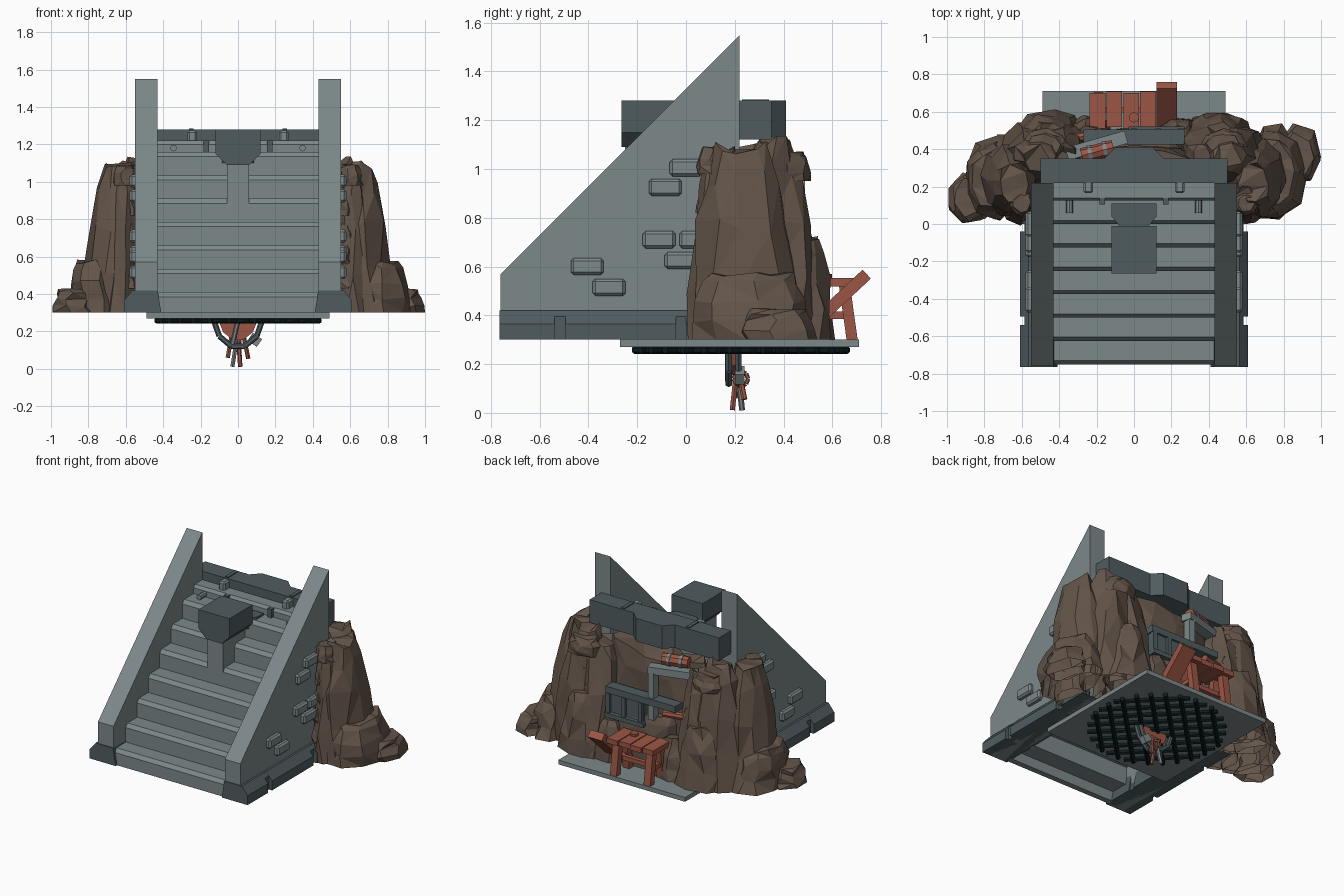
import bpy, bmesh, math, random
from mathutils import Vector, Matrix

if "Cube" in bpy.data.objects:
    bpy.data.objects.remove(bpy.data.objects["Cube"])
random.seed(4)


def material(name, *rgb):
    m = bpy.data.materials.new(name)
    m.use_nodes = True
    m.diffuse_color = (*rgb, 1)
    m.node_tree.nodes["Principled BSDF"].inputs["Base Color"].default_value = (*rgb, 1)
    return m


STONE = material("grey stone", .205, .25, .255)
SLATE = material("dark slate", .08, .108, .118)
ROCK = material("brown rock", .125, .09, .068)
WOOD = material("red wood", .33, .093, .058)
IRON = material("black iron", .004, .012, .013)


def finish(name, bm, mat, bevel=0):
    bmesh.ops.recalc_face_normals(bm, faces=bm.faces)
    mesh = bpy.data.meshes.new(name)
    bm.to_mesh(mesh)
    bm.free()
    mesh.materials.append(mat)
    ob = bpy.data.objects.new(name, mesh)
    bpy.context.collection.objects.link(ob)
    if bevel:
        mod = ob.modifiers.new("bevel", 'BEVEL')
        mod.width, mod.segments = bevel, 1
    return ob


def box(name, centre, size, mat, rot=(0, 0, 0), bevel=0):
    bm = bmesh.new()
    bmesh.ops.create_cube(bm, size=1)
    bm.transform(Matrix.Diagonal((*size, 1)))
    ob = finish(name, bm, mat, bevel)
    ob.location = centre
    ob.rotation_euler = [math.radians(a) for a in rot]
    return ob


def prism(name, pts, axis, a, b, mat):
    """Extrude a 2D outline along one axis from a to b."""
    place = {'x': lambda p, d: (d, *p), 'y': lambda p, d: (p[0], d, p[1]),
             'z': lambda p, d: (*p, d)}[axis]
    bm = bmesh.new()
    face = bm.faces.new([bm.verts.new(place(p, a)) for p in pts])
    new = bmesh.ops.extrude_face_region(bm, geom=[face])["geom"]
    shift = Vector(place((0, 0), b - a))
    bmesh.ops.translate(bm, vec=shift, verts=[v for v in new if isinstance(v, bmesh.types.BMVert)])
    return finish(name, bm, mat)


def rod(name, a, b, r, mat, sides=6):
    a, b = Vector(a), Vector(b)
    bm = bmesh.new()
    bmesh.ops.create_cone(bm, cap_ends=True, segments=sides, radius1=r, radius2=r, depth=(b - a).length)
    bm.transform(Matrix.Translation((a + b) / 2) @ (b - a).to_track_quat('Z', 'Y').to_matrix().to_4x4())
    return finish(name, bm, mat)


def rock(name, x, y, rx, ry, top, bottom=.3, taper=.5, lean=(0, 0), sides=9):
    """Faceted crag, open underneath, lofted from jittered rings."""
    bm = bmesh.new()
    rings = []
    for t, w in ((0, 0), (.3, .1), (.6, .3), (.85, .65), (1, 1)):
        ring = []
        for i in range(sides):
            ang = math.tau * (i + random.uniform(-.25, .25)) / sides
            k = (1 + (taper - 1) * w) * random.uniform(.87, 1.08)
            z = bottom + (top - bottom) * (t + (random.uniform(-.07, .02) if t else 0))
            ring.append(bm.verts.new((x + lean[0] * t + rx * k * math.cos(ang),
                                      y + lean[1] * t + ry * k * math.sin(ang), z)))
        rings.append(ring)
    for lo, hi in zip(rings, rings[1:]):
        for i in range(sides):
            j = (i + 1) % sides
            bm.faces.new((lo[i], lo[j], hi[j], hi[i]))
    bm.faces.new(rings[-1])
    bmesh.ops.triangulate(bm, faces=bm.faces)
    return finish(name, bm, ROCK)


# Staircase shell with chamfered treads and a stepped underside
RUN, COUNT = .125, 7
steps, under = [(-.75, .3)], [(-.71, .3)]
for i in range(COUNT):
    y, z = -.75 + RUN * i, .41 + RUN * i
    steps += [(y, z - .025), (y + .02, z), (y + RUN, z)]
    under += [(y + .04, z - .04), (y + RUN + .04, z - .04)]
steps += [(.125, 1.2), (.14, 1.22), (.24, 1.22), (.24, 1.12)]
prism("stairs", steps + under[::-1], 'x', -.44, .44, STONE)

# Side walls, plinths and raised bricks
wall = [(-.76, .3), (-.76, .57), (.22, 1.55), (.22, .3)]
plinth = [(.41, .3), (.61, .3), (.61, .365), (.565, .42), (.43, .42)]
core = [(.42, .3), (.585, .3), (.585, .395), (.565, .419), (.44, .419)]
bricks = [(-.405, .6), (-.315, .515), (-.11, .71), (.04, .71), (-.02, .625), (-.085, .925), (.0, 1.005)]
for side, s in (("left", 1), ("right", -1)):
    prism(side + "_wall", wall, 'x', s * .43, s * .55, STONE)
    for a, b in ((-.765, -.54), (-.495, -.04), (0, .22)):
        prism(side + "_plinth", [(s * px, pz) for px, pz in plinth], 'y', a, b, SLATE)
    prism(side + "_plinth_core", [(s * px, pz) for px, pz in core], 'y', -.75, .21, SLATE)
    for y, z in bricks:
        box(side + "_brick", (s * .555, y, z), (.05, .135, .07), STONE, bevel=.012)

# Lintel with a thicker middle, and the free-standing keystone on its neck
lintel = [(-.5, .22), (.5, .22), (.5, .35), (.16, .35), (.1, .41), (-.1, .41), (-.16, .35), (-.5, .35)]
prism("lintel", lintel, 'z', 1.12, 1.28, SLATE)
shield = [(-.12, 1.28), (.12, 1.28), (.12, 1.15), (.06, 1.09), (-.06, 1.09), (-.12, 1.15)]
prism("keystone", shield, 'y', -.265, -.01, SLATE)
flare = [(-.07, -.02), (.07, -.02), (.12, .04), (.12, .11), (-.12, .11), (-.12, .04)]
prism("keystone_footing", flare, 'z', 1.1, 1.175, SLATE)
box("keystone_neck", (0, -.13, .99), (.12, .24, .21), STONE)
for s in (1, -1):
    box("lintel_peg", (s * .245, .2, 1.225), (.05, .07, .1), STONE, bevel=.01)
    box("lintel_seam", (s * .25, .285, 1.28), (.025, .11, .012), SLATE)
    box("lintel_foot", (s * .17, .13, 1.185), (.03, .05, .07), SLATE)
    rod("stair_knob", (s * .345, .06, 1.18), (s * .345, .13, 1.18), .018, STONE, 8)

# Crags beside the stairs and across the back
for s in (1, -1):
    rock("side_crag", s * .67, .25, .165, .23, 1.1, taper=.5, lean=(-s * .03, -.03), sides=10)
    rock("front_crag", s * .62, .13, .1, .13, 1.08, taper=.5, lean=(-s * .02, .01))
    rock("corner_crag", s * .54, .38, .2, .17, 1.14, taper=.45, lean=(-s * .03, -.02))
    rock("back_crag", s * .39, .41, .17, .17, 1.04, taper=.5, lean=(0, -.06))
    rock("back_foot", s * .45, .48, .18, .13, .72, taper=.5)
    rock("capstone", s * .60, .11, .07, .07, 1.09, bottom=.98, taper=.7, sides=7)
    rock("overhang", s * .48, .42, .13, .09, 1.07, bottom=.95, taper=.7, sides=8)
    rock("inner_foot", s * .24, .48, .13, .1, .58, taper=.45, sides=7)
    for k in range(4):
        rock("ledge", s * random.uniform(.34, .58), .47 - k * .015, .08, .06,
             .64 + k * .1, bottom=.53 + k * .1, taper=.5, sides=6)
        rock("chip", s * .58, .06 + k * .01, .045, .05,
             .55 + k * .13, bottom=.43 + k * .13, taper=.3, sides=5)
rock("left_shoulder", .76, .26, .16, .27, .58, taper=.65)
rock("left_toe", .88, .37, .12, .17, .43, taper=.7, sides=7)
rock("right_shoulder", -.76, .24, .16, .23, .58, taper=.7)
rock("right_toe", -.88, .14, .12, .15, .43, taper=.7, sides=7)
rock("back_wall", 0, .30, .42, .13, 1.07, taper=.8, sides=12)
rock("back_slope", .04, .40, .3, .12, .68, taper=.75, sides=10)

# Base slab and round lattice under it
box("base_slab", (0, .22, .285), (.98, .98, .03), STONE)
c = Vector((0, .225, .258))
for d, across in ((Vector((1, 1, 0)), Vector((1, -1, 0))), (Vector((1, -1, 0)), Vector((1, 1, 0)))):
    d.normalize()
    across.normalize()
    for k in range(-4, 5):
        off = k * .092
        half = math.sqrt(.44 ** 2 - off ** 2)
        rod("lattice_bar", c + across * off - d * half, c + across * off + d * half, .016, IRON)

# Workbench of side-by-side boards, and a leaning plank
for k in range(4):
    box("bench_board", (-.195 + k * .09, .605 + .008 * (k % 2), .535), (.084, .19, .035), WOOD)
for x in (-.19, .07):
    for s in (1, -1):
        box("bench_leg", (x, .61 + s * .055, .415), (.05, .045, .24), WOOD, rot=(s * 8, 0, 0))
    box("bench_brace", (x, .61, .4), (.03, .13, .03), WOOD)
box("bench_rail", (-.06, .61, .4), (.27, .03, .03), WOOD)
rod("bench_pot", (0, .57, .55), (0, .57, .57), .028, WOOD, 8)
box("leaning_plank", (.175, .635, .47), (.11, .29, .05), WOOD, rot=(43, 0, 0))

# Window ledge set in the back crag
box("window_lintel", (0, .465, .775), (.54, .08, .045), SLATE)
box("window_panel", (.12, .47, .68), (.28, .04, .15), SLATE)
for x in (0, .13, .25):
    box("window_post", (x, .495, .68), (.03, .03, .15), SLATE)
box("window_sill", (.12, .495, .605), (.3, .05, .03), SLATE)

# Hoist frame with a wooden drum behind its beam, and a log at its foot
box("hoist_beam", (-.2, .42, .99), (.33, .07, .05), STONE, rot=(0, 0, 16))
for x in (-.34, -.07):
    box("hoist_post", (x, .425 + (x + .2) * .28, .81), (.045, .055, .33), STONE)
rod("hoist_drum", (-.28, .365, 1.055), (-.11, .41, 1.055), .04, WOOD, 8)
for x, y in ((-.235, .377), (-.155, .398)):
    rod("drum_band", (x - .01, y - .002, 1.055), (x + .01, y + .002, 1.055), .045, STONE, 8)
rod("foot_log", (-.31, .46, .72), (-.17, .49, .72), .025, WOOD, 8)

# Hanging pointed basket with tools below the lattice
half_rim = [(.13, .26), (.1, .175), (.035, .12)]
rim = half_rim + [(-px, pz) for px, pz in half_rim[::-1]]
for y in (.175, .215):
    for p, q in zip(rim, rim[1:]):
        rod("basket_rim", (p[0], y, p[1]), (q[0], y, q[1]), .015, SLATE)
prism("basket_lining", [(px * .8, .26 + (pz - .26) * .75) for px, pz in rim], 'y', .185, .205, WOOD)
for x0, x1, z1, y1, m in ((-.03, -.055, .06, .2, WOOD), (0, -.03, .012, .23, STONE),
                          (0, .012, .012, .19, WOOD), (.025, .055, .055, .24, WOOD)):
    rod("hanging_tool", (x0, .21, .2), (x1, y1, z1), .012, m)
rod("hanging_rod", (-.03, .17, .13), (.0, .17, .26), .012, STONE)
box("hanging_block", (.09, .22, .155), (.06, .04, .05), STONE, rot=(0, 35, 0))
for k in range(8):
    a, b = math.tau * k / 8, math.tau * (k + 1) / 8
    rod("tool_ring", (.01, .225 + .03 * math.cos(a), .14 + .03 * math.sin(a)),
        (.01, .225 + .03 * math.cos(b), .14 + .03 * math.sin(b)), .009, WOOD)
